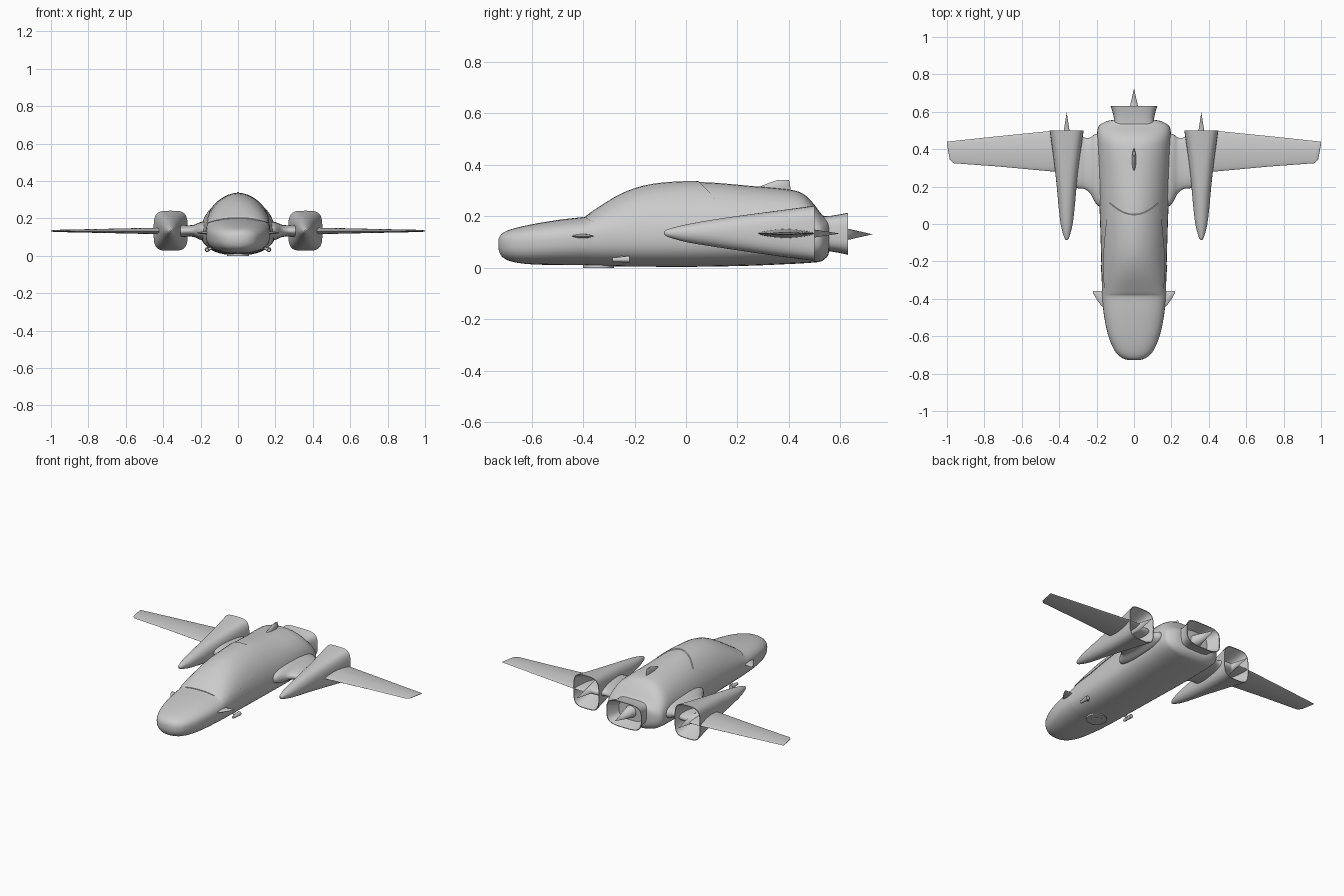
import bpy, bmesh, math
from mathutils import Vector

if "Cube" in bpy.data.objects:
    bpy.data.objects.remove(bpy.data.objects["Cube"])


def finish(name, bm, mirror=False, angle=35):
    bmesh.ops.recalc_face_normals(bm, faces=bm.faces)
    me = bpy.data.meshes.new(name)
    bm.to_mesh(me)
    bm.free()
    ob = bpy.data.objects.new(name, me)
    bpy.context.collection.objects.link(ob)
    if mirror:
        ob.modifiers.new("mirror", 'MIRROR')
    smooth(ob, angle)
    return ob


def smooth(ob, angle=35):
    bpy.ops.object.select_all(action='DESELECT')
    ob.select_set(True)
    bpy.context.view_layer.objects.active = ob
    bpy.ops.object.shade_smooth_by_angle(angle=math.radians(angle))


def skin(name, rings, mirror=False, angle=35):
    bm = bmesh.new()
    loops = [[bm.verts.new(p) for p in r] for r in rings]
    n = len(loops[0])
    for a, b in zip(loops, loops[1:]):
        for i in range(n):
            bm.faces.new((a[i], a[(i + 1) % n], b[(i + 1) % n], b[i]))
    bm.faces.new(loops[0])
    bm.faces.new(loops[-1])
    return finish(name, bm, mirror, angle)


def spline(st, sub=4):
    """Catmull-Rom interpolation through a list of station tuples."""
    out = []
    for i in range(len(st) - 1):
        p0, p1, p2, p3 = st[max(i - 1, 0)], st[i], st[i + 1], st[min(i + 2, len(st) - 1)]
        for k in range(sub):
            t = k / sub
            out.append(tuple(b + .5 * t * (c - a + t * (2*a - 5*b + 4*c - d + t * (3*(b - c) + d - a)))
                             for a, b, c, d in zip(p0, p1, p2, p3)))
    return out + [st[-1]]


def sup(v, n):
    return math.copysign(abs(v) ** (2 / n), v)


def section(s, cx=0, grow=0, seg=40):
    """Ring across y: y, half width, bottom, widest z, top, top and bottom squareness."""
    y, w, zb, zm, zt, nt, nb = s
    ring = []
    for i in range(seg):
        a = 2 * math.pi * i / seg
        c, q = math.cos(a), math.sin(a)
        n = nt if q >= 0 else nb
        h = (zt - zm if q >= 0 else zm - zb) + grow
        ring.append((cx + (w + grow) * sup(c, n), y, zm + h * sup(q, n)))
    return ring


def foil(x, y0, y1, th, n=1.6, z=.133, seg=32):
    """Ring across x for wings."""
    return [(x, (y0 + y1) / 2 + (y1 - y0) / 2 * sup(math.cos(2 * math.pi * i / seg), n),
             z + th * sup(math.sin(2 * math.pi * i / seg), n)) for i in range(seg)]


def prism(name, pts, axis, a, b, mirror=False):
    """Extrude a flat outline along x or z."""
    place = (lambda p, d: (d, p[0], p[1])) if axis == 'x' else (lambda p, d: (p[0], p[1], d))
    return skin(name, [[place(p, a) for p in pts], [place(p, b) for p in pts]], mirror)


def rod(name, p, q, r1, r2, mirror=False, seg=24):
    p, q = Vector(p), Vector(q)
    bm = bmesh.new()
    rot = (q - p).to_track_quat('Z', 'Y').to_matrix().to_4x4()
    rot.translation = (p + q) / 2
    bmesh.ops.create_cone(bm, cap_ends=True, segments=seg, radius1=r1, radius2=r2,
                          depth=(q - p).length, matrix=rot)
    return finish(name, bm, mirror)


# Fuselage
body = spline([
    (-.728, .03, .07, .092, .112, 2.2, 2.2), (-.717, .062, .046, .093, .131, 2.3, 2.3),
    (-.69, .095, .028, .096, .146, 2.4, 2.5), (-.64, .122, .017, .1, .160, 2.5, 2.6),
    (-.57, .145, .012, .105, .174, 2.5, 2.6), (-.48, .162, .011, .11, .188, 2.5, 2.6),
    (-.40, .170, .010, .115, .197, 2.5, 2.6), (-.38, .171, .009, .115, .203, 2.5, 2.6),
    (-.36, .171, .008, .115, .218, 2.4, 2.6), (-.25, .174, .005, .12, .285, 2.0, 2.6),
    (-.13, .177, .004, .12, .322, 1.9, 2.6), (.05, .183, .004, .12, .333, 1.9, 2.6),
    (.25, .193, .008, .12, .318, 2.0, 2.6), (.39, .197, .014, .12, .305, 2.2, 2.6),
    (.45, .198, .017, .12, .290, 2.3, 2.6), (.49, .197, .020, .12, .255, 2.4, 2.6),
    (.525, .187, .025, .12, .210, 2.5, 2.6), (.55, .145, .045, .12, .188, 2.6, 2.6),
    (.557, .1, .07, .12, .175, 2.6, 2.6)])
skin("fuselage", [section(s) for s in body])

# Canopy: a slightly swollen copy of the fuselage cut to the canopy outline
canopy = skin("canopy", [section(s, grow=.004) for s in body])
cutter = prism("canopy_cutter", [(-.387, .192), (-.37, .182), (-.33, .176), (-.2, .187), (0, .24), (.113, .268),
                                 (.1, .285), (.045, .34), (.045, .4), (-.387, .4)], 'x', -.3, .3)
mod = canopy.modifiers.new("cut", 'BOOLEAN')
mod.operation, mod.object, mod.solver = 'INTERSECT', cutter, 'EXACT'
bpy.context.view_layer.objects.active = canopy
bpy.ops.object.modifier_apply(modifier="cut")
bpy.data.objects.remove(cutter)
smooth(canopy)

# Central exhaust, hollow, with spike
skin("main_nozzle", [section(s) for s in (
    (.53, .11, .065, .13, .200, 4, 3.5), (.565, .107, .063, .13, .202, 4, 3.5),
    (.60, .115, .057, .13, .208, 4, 3.5), (.63, .125, .050, .13, .214, 4, 3.5),
    (.63, .120, .054, .13, .210, 4, 3.5), (.56, .085, .075, .13, .190, 3, 3))])
rod("main_spike", (0, .54, .13), (0, .725, .13), .042, 0)

# Engine nacelles, hollow at the back, with spikes
pod = spline([
    (-.085, .004, .13, .135, .14, 2, 2), (-.07, .014, .120, .135, .15, 2, 2),
    (0, .032, .1, .135, .168, 2, 2), (.1, .044, .083, .135, .186, 2.1, 2.1),
    (.2, .053, .068, .135, .201, 2.4, 2.4), (.35, .070, .046, .134, .221, 3, 3),
    (.5, .091, .027, .133, .241, 3.8, 3.8)])
pod += [(.5, .087, .031, .133, .237, 3.8, 3.8), (.40, .06, .07, .133, .2, 3, 3),
        (.34, .04, .095, .133, .172, 2, 2)]
skin("engine_nacelle", [section(s, cx=.36) for s in pod], True)
rod("nacelle_spike", (.36, .34, .133), (.36, .598, .133), .04, 0, True)

# Outer wings
skin("wing", [foil(.36, .28, .5, .019), foil(.45, .282, .497, .017), foil(.72, .307, .47, .011),
              foil(.965, .325, .444, .006), foil(.985, .345, .442, .005), foil(1, .425, .440, .002)], True)

# Blended bridge between fuselage and nacelle
skin("wing_bridge", [foil(*s) for s in spline([
    (.15, .07, .485, .05, 2.6), (.195, .1, .483, .048, 2.6), (.213, .125, .478, .042, 2.6),
    (.235, .165, .462, .033, 2.4), (.265, .187, .462, .030, 2.4), (.29, .19, .475, .032, 2.4),
    (.36, .2, .48, .034, 2.4)])], True)

# Dorsal fin
skin("dorsal_fin", [[(.011 * t * sup(math.sin(a), 1.6), c + h * math.cos(a), z)
                     for a in [2 * math.pi * i / 20 for i in range(20)]]
                    for z, c, h, t in ((.29, .335, .07, 1), (.315, .345, .06, 1),
                                       (.333, .367, .035, .8), (.341, .378, .022, .4))])

# Small canards beside the nose
skin("canard", [foil(.14, -.46, -.35, .009, 1.6, .123), foil(.175, -.437, -.36, .008, 1.6, .123),
                foil(.205, -.395, -.357, .005, 1.6, .123), foil(.218, -.37, -.357, .002, 1.6, .123)], True)

# Lower side guns on short stems
rod("gun_stem", (.11, -.25, .05), (.165, -.25, .033), .008, .008, True, 12)
rod("gun_barrel", (.165, -.285, .031), (.165, -.22, .033), .008, .013, True, 16)

# Belly hatch
rod("belly_hatch", (0, -.34, 0), (0, -.34, .02), .06, .06, seg=40)
rod("belly_hatch_center", (0, -.34, -.001), (0, -.34, .02), .035, .035, seg=32)
